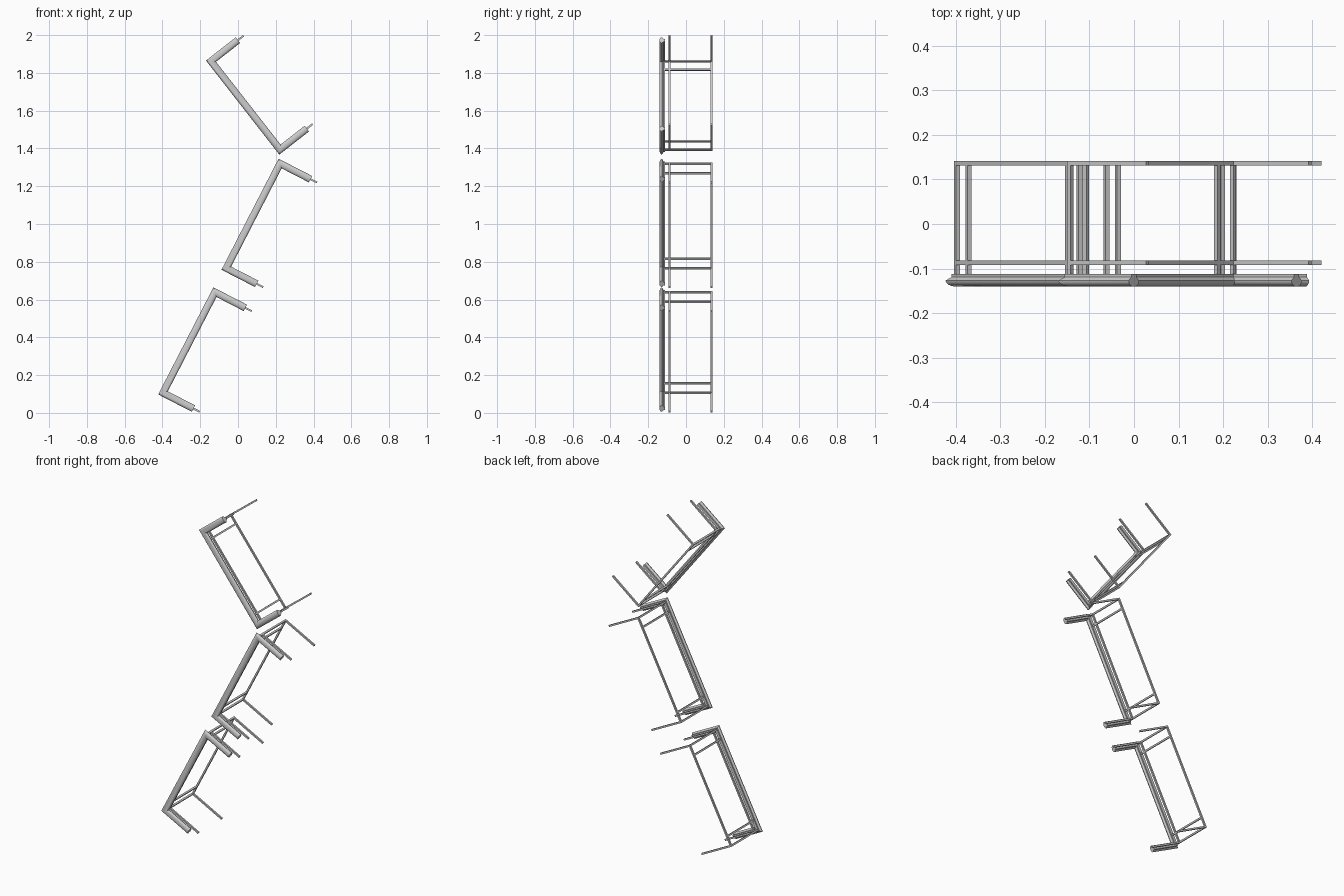
import bpy, bmesh, math
from mathutils import Vector

if "Cube" in bpy.data.objects:
    bpy.data.objects.remove(bpy.data.objects["Cube"])

# Each unit: lower spine corner, upper spine corner (x, z)
UNITS = [
    ((-0.397, 0.106), (-0.122, 0.639)),
    ((-0.062, 0.766), (0.223, 1.320)),
    ((0.222, 1.394), (-0.143, 1.862)),
]
ROD = 0.005        # half thickness of the thin rods
ROD_ARM = 0.219    # arm length of the thin frames
CAP_ARM = 0.181    # arm length of the front moulding
INSET = 0.057      # distance of the inner crossbars from the corners


def loft(rings, name, smooth=False):
    bm = bmesh.new()
    rows = [[bm.verts.new(p) for p in ring] for ring in rings]
    n = len(rows[0])
    for a, b in zip(rows, rows[1:]):
        for i in range(n):
            j = (i + 1) % n
            bm.faces.new((a[i], a[j], b[j], b[i]))
    bm.faces.new(rows[0])
    bm.faces.new(rows[-1][::-1])
    bmesh.ops.recalc_face_normals(bm, faces=bm.faces)
    mesh = bpy.data.meshes.new(name)
    bm.to_mesh(mesh)
    bm.free()
    obj = bpy.data.objects.new(name, mesh)
    bpy.context.collection.objects.link(obj)
    if smooth:
        bpy.context.view_layer.objects.active = obj
        obj.select_set(True)
        bpy.ops.object.shade_smooth_by_angle(angle=math.radians(35))
        obj.select_set(False)


def square(y):
    return [(-ROD, y - ROD), (ROD, y - ROD), (ROD, y + ROD), (-ROD, y + ROD)]


# Moulding section: narrow rib behind, wide rounded cap in front
dome = [(0.019 * math.cos(t), -0.127 - 0.0135 * math.sin(t))
        for t in (math.pi * i / 12 for i in range(13))]
MOULDING = [(0.009, -0.112), (0.009, -0.119)] + dome + [(-0.009, -0.119), (-0.009, -0.112)]

for k, (lo, hi) in enumerate(UNITS, 1):
    lo, hi = Vector(lo), Vector(hi)
    length = (hi - lo).length
    up = (hi - lo) / length
    out = Vector((up.y, -up.x))          # arms always point to the right

    def place(s, a, y):
        p = lo + up * s + out * a
        return (p.x, y, p.y)

    # Mitred C-shaped sweep of a (inward offset, y) section
    def c_frame(section, arm, name, smooth=False):
        path = [lambda u: (u, arm), lambda u: (u, u),
                lambda u: (length - u, u), lambda u: (length - u, arm)]
        loft([[place(*at(u), y) for u, y in section] for at in path],
             f"{name}_{k}", smooth)

    c_frame(MOULDING, CAP_ARM, "front_moulding", True)
    c_frame(square(-0.087), ROD_ARM, "front_rail")
    c_frame(square(0.136), ROD_ARM, "back_rail")

    # Crossbars joining the frames front to back
    for i, s in enumerate((0, INSET, length - INSET, length), 1):
        corners = [(-ROD, -ROD), (ROD, -ROD), (ROD, ROD), (-ROD, ROD)]
        loft([[place(s + ds, da, y) for ds, da in corners]
              for y in (-0.114, 0.1405)], f"crossbar_{k}_{i}")
